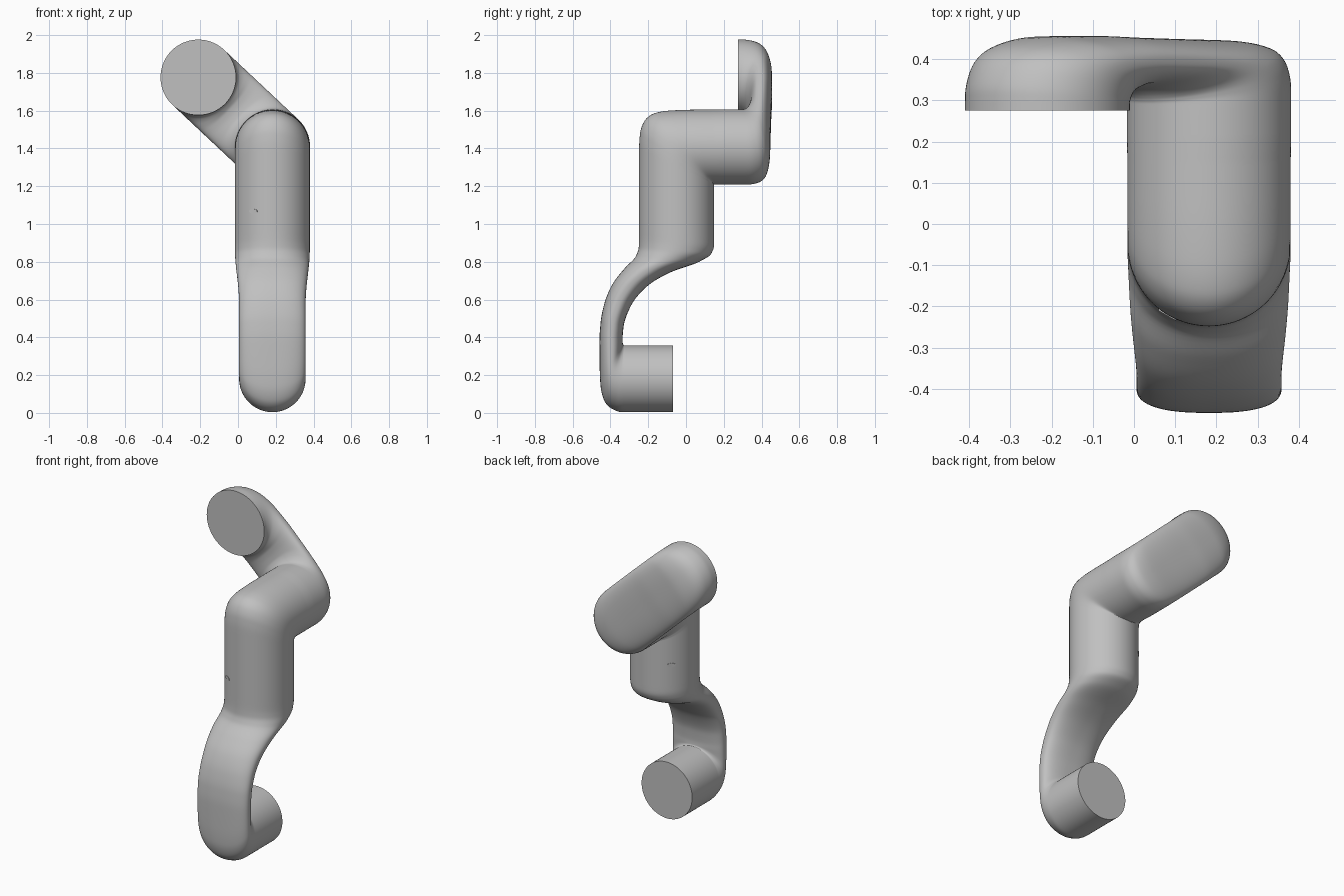
import bpy, bmesh, math
from mathutils import Vector

cube = bpy.data.objects.get("Cube")
if cube:
    bpy.data.objects.remove(cube, do_unlink=True)

N = 100                      # points around each section
STEPS = 6                    # sections between two keys
CX, CZ, R = 0.182, 1.408, 0.198
TURN = 37                    # upper link is turned by 37/100 of a circle
ALPHA = 2 * math.pi * TURN / N

grey = bpy.data.materials.new("light grey")
grey.use_nodes = True
COLOUR = (0.53, 0.53, 0.53, 1)
grey.diffuse_color = COLOUR
grey.node_tree.nodes["Principled BSDF"].inputs["Base Color"].default_value = COLOUR

# Lower keys: outer (y, z), inner (y, z)
LOWER = [
    (-.07, .004, -.07, .358), (-.33, .004, -.328, .358), (-.385, .018, -.33, .359),
    (-.43, .06, -.332, .361), (-.452, .14, -.334, .364), (-.457, .24, -.335, .37),
    (-.458, .38, -.336, .39), (-.452, .48, -.33, .46), (-.432, .58, -.29, .57),
    (-.39, .68, -.2, .675), (-.325, .765, -.08, .745), (-.265, .83, .07, .80),
    (-.25, .88, .135, .845), (-.248, .95, .149, .9), (-.248, 1.2, .149, 1.19),
    (-.248, 1.4, .149, 1.21), (-.243, 1.48, .15, 1.21), (-.22, 1.545, .15, 1.21),
    (-.17, 1.585, .151, 1.21), (-.09, 1.6, .152, 1.21), (.03, 1.605, .154, 1.21),
    (.16, 1.606, .16, 1.21),
]
# Upper keys: outer (distance along link, y), inner (distance along link, y)
UPPER = [
    (-.198, .2, .198, .2), (-.198, .33, .198, .29), (-.185, .39, .2, .30),
    (-.14, .43, .205, .31), (-.04, .445, .22, .325), (.1, .448, .24, .335),
    (.27, .452, .27, .338), (.4, .456, .3, .335), (.54, .455, .32, .325),
    (.66, .43, .335, .31), (.715, .385, .338, .295), (.737, .32, .338, .288),
    (.738, .275, .338, .275),
]


def smooth_keys(keys):
    """Interpolate the keys smoothly without overshoot."""
    def tangent(a, b):
        return 2 * a * b / (a + b) if a * b > 0 else 0.0

    last = len(keys) - 1
    out = []
    for k in range(last):
        for s in range(STEPS):
            t, row = s / STEPS, []
            for c in range(4):
                p, q = keys[k][c], keys[k + 1][c]
                d = q - p
                m0 = tangent(p - keys[k - 1][c], d) if k else d
                m1 = tangent(d, keys[k + 2][c] - q) if k + 1 < last else d
                row.append((2*t**3 - 3*t*t + 1) * p + (t**3 - 2*t*t + t) * m0
                           + (3*t*t - 2*t**3) * q + (t**3 - t*t) * m1)
            out.append(row)
    out.append(list(keys[-1]))
    return out


def section(outer, inner, side, half_width, shift):
    """Rounded section between an outer and an inner point."""
    mid, arm = (outer + inner) / 2, (outer - inner) / 2
    thin = max(0.0, 1 - arm.length / half_width)
    power = 2 / (2 + 0.8 * thin)
    pts = []
    for i in range(N):
        a = 2 * math.pi * (i - shift) / N
        c, s = math.cos(a), math.sin(a)
        pts.append(mid + arm * math.copysign(abs(c) ** power, c)
                   + side * half_width * math.copysign(abs(s) ** power, s))
    return pts


rings = []
# Lower socket, curved blade, upright tube and elbow
for yo, zo, yi, zi in smooth_keys(LOWER):
    t = min(1, max(0, (zo - .58) / .30))
    width = .176 + (R - .176) * t * t * (3 - 2 * t)
    rings.append(section(Vector((CX, yo, zo)), Vector((CX, yi, zi)),
                         Vector((1, 0, 0)), width, 0))
# Slanted upper link and its round end
along = Vector((-math.sin(ALPHA), 0, -math.cos(ALPHA)))
across = Vector((math.cos(ALPHA), 0, -math.sin(ALPHA)))
base = Vector((CX, 0, CZ))
for so, yo, si, yi in smooth_keys(UPPER):
    rings.append(section(base + along * so + Vector((0, yo, 0)),
                         base + along * si + Vector((0, yi, 0)), across, .2, TURN))

# Skin the sections and close both flat ends
bm = bmesh.new()
loops = [[bm.verts.new(p) for p in ring] for ring in rings]
for a, b in zip(loops, loops[1:]):
    for i in range(N):
        j = (i + 1) % N
        bm.faces.new((a[i], a[j], b[j], b[i]))
bm.faces.new(loops[0])
bm.faces.new(loops[-1])
bmesh.ops.recalc_face_normals(bm, faces=bm.faces)
mesh = bpy.data.meshes.new("arm_link")
bm.to_mesh(mesh)
bm.free()
mesh.materials.append(grey)
link = bpy.data.objects.new("arm_link", mesh)
bpy.context.collection.objects.link(link)


def shade(obj):
    bpy.ops.object.select_all(action='DESELECT')
    obj.select_set(True)
    bpy.context.view_layer.objects.active = obj
    bpy.ops.object.shade_smooth_by_angle(angle=math.radians(40))


shade(link)

# Small oval plugs on the upright tube
for name, nx, ny in (("front_plug", -.51, -.86), ("back_plug", -.71, .70)):
    normal = Vector((nx, ny, 0)).normalized()
    bpy.ops.mesh.primitive_cylinder_add(
        vertices=32, radius=1, depth=1,
        location=Vector((CX, -.05, 1.067)) + normal * (R - .002),
        rotation=normal.to_track_quat('Z', 'Y').to_euler())
    plug = bpy.context.object
    plug.name = name
    plug.scale = (.025, .012, .008)
    plug.data.materials.append(grey)
    shade(plug)
